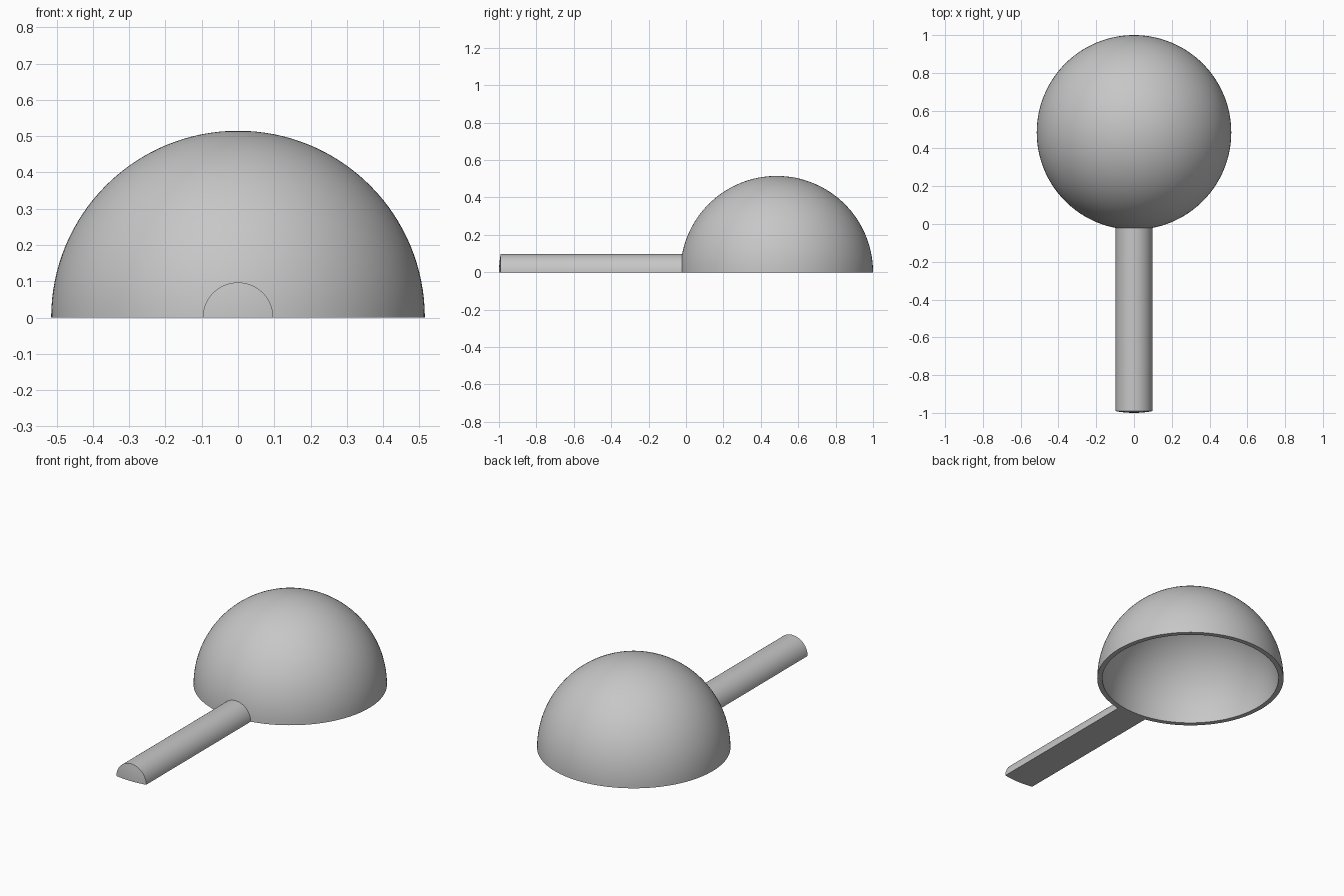
import bpy, bmesh
from math import sin, cos, pi, sqrt, radians

if "Cube" in bpy.data.objects:
    bpy.data.objects.remove(bpy.data.objects["Cube"])

OUTER, INNER, CENTRE_Y = 0.515, 0.487, 0.485
HANDLE_R, FRONT_Y = 0.097, -1.0

grey = bpy.data.materials.new("plain_grey")
grey.use_nodes = True
colour = (0.57, 0.57, 0.57, 1)
grey.diffuse_color = colour
grey.node_tree.nodes["Principled BSDF"].inputs["Base Color"].default_value = colour


def finish(bm, name):
    bmesh.ops.remove_doubles(bm, verts=bm.verts, dist=1e-5)
    bmesh.ops.recalc_face_normals(bm, faces=bm.faces)
    mesh = bpy.data.meshes.new(name)
    bm.to_mesh(mesh)
    bm.free()
    mesh.materials.append(grey)
    obj = bpy.data.objects.new(name, mesh)
    bpy.context.collection.objects.link(obj)
    bpy.ops.object.select_all(action='DESELECT')
    obj.select_set(True)
    bpy.context.view_layer.objects.active = obj
    bpy.ops.object.shade_smooth_by_angle(angle=radians(30))
    return obj


# Hollow dome: outer arc, rim and inner arc spun around the vertical axis
STEPS = 32
angles = [pi / 2 * i / STEPS for i in range(STEPS + 1)]
profile = [(OUTER * sin(a), OUTER * cos(a)) for a in angles]
profile += [(INNER * sin(a), INNER * cos(a)) for a in reversed(angles)]
bm = bmesh.new()
verts = [bm.verts.new((r, 0, z)) for r, z in profile]
edges = [bm.edges.new(pair) for pair in zip(verts, verts[1:])]
bmesh.ops.spin(bm, geom=verts + edges, cent=(0, 0, 0), axis=(0, 0, 1),
               angle=2 * pi, steps=128)
dome = finish(bm, "dome_shell")
dome.location.y = CENTRE_Y


# Half-round handle: bulged front end, back end following the dome
def bulge(r):
    return OUTER - sqrt(OUTER ** 2 - r ** 2)


def front_end(r):
    return FRONT_Y + bulge(r)


def back_end(r):
    return CENTRE_Y - OUTER + bulge(r) + 0.004


SIDES, RINGS = 32, 5
bm = bmesh.new()
ends = []
for end in (front_end, back_end):
    grid = []
    for j in range(RINGS + 1):
        r = HANDLE_R * j / RINGS
        grid.append([bm.verts.new((r * cos(pi * i / SIDES), end(r), r * sin(pi * i / SIDES)))
                     for i in range(SIDES + 1)])
    for a, b in zip(grid, grid[1:]):
        for i in range(SIDES):
            bm.faces.new((a[i], a[i + 1], b[i + 1], b[i]))
    ends.append(grid)
front, back = ends
for i in range(SIDES):
    bm.faces.new((front[-1][i], front[-1][i + 1], back[-1][i + 1], back[-1][i]))
for j in range(RINGS):
    for side in (0, SIDES):
        bm.faces.new((front[j][side], front[j + 1][side], back[j + 1][side], back[j][side]))
finish(bm, "handle")
